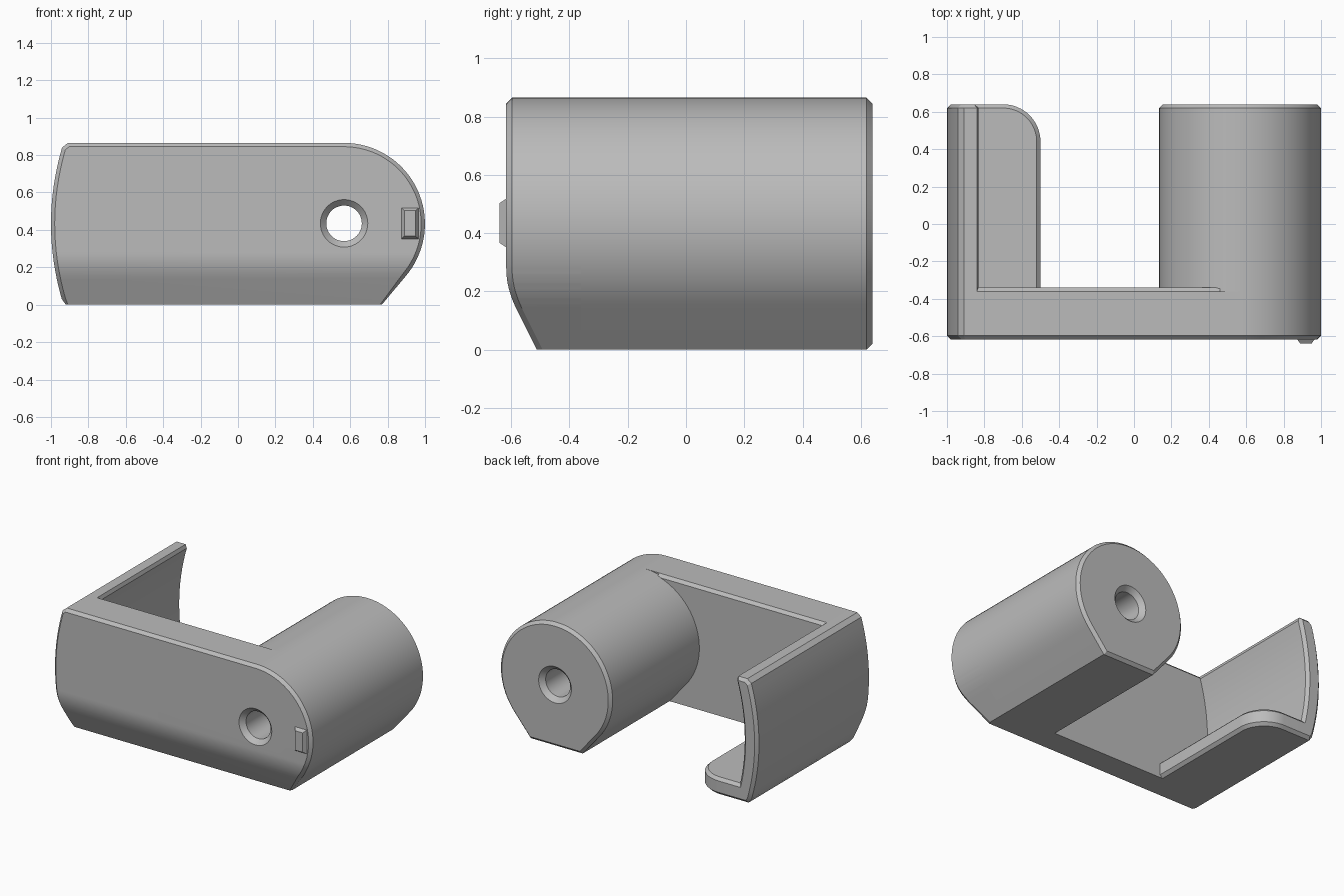
import bpy, bmesh, math
from mathutils import Vector

if "Cube" in bpy.data.objects:
    bpy.data.objects.remove(bpy.data.objects["Cube"], do_unlink=True)

grey = bpy.data.materials.new("plain_grey")
grey.use_nodes = True
GREY = (0.5, 0.5, 0.5, 1)
grey.diffuse_color = GREY
grey.node_tree.nodes["Principled BSDF"].inputs["Base Color"].default_value = GREY

FRONT, SEAM, INNER, BACK, TOP = -0.617, -0.36, -0.34, 0.64, 0.865
CX, CZ, R, EDGE = 0.567, 0.4325, 0.4325, 0.02


def inset(pts, d):
    """Offset a counter-clockwise outline inwards with mitred corners."""
    out = []
    for i, p in enumerate(pts):
        p = Vector(p)
        a = (p - Vector(pts[i - 1])).normalized()
        b = (Vector(pts[(i + 1) % len(pts)]) - p).normalized()
        na, nb = Vector((-a.y, a.x)), Vector((-b.y, b.x))
        out.append(p + (na + nb) * d / (1 + na.dot(nb)))
    return out


def finish(name, bm):
    bmesh.ops.recalc_face_normals(bm, faces=bm.faces)
    mesh = bpy.data.meshes.new(name)
    bm.to_mesh(mesh)
    bm.free()
    mesh.materials.append(grey)
    ob = bpy.data.objects.new(name, mesh)
    bpy.context.collection.objects.link(ob)
    return ob


def prism(pts, lo, hi, c_lo=0, c_hi=0, upright=False, flat_base=False):
    """Extrude an outline along y (or z if upright) with chamfered ends."""
    bm = bmesh.new()
    levels = [(lo, c_lo), (lo + c_lo, 0), (hi - c_hi, 0), (hi, c_hi)]
    if not c_lo:
        levels.pop(0)
    if not c_hi:
        levels.pop()
    rings = []
    for h, d in levels:
        ring = []
        for p, q in zip(pts, inset(pts, d)):
            v = 0 if flat_base and p[1] == 0 else q.y
            ring.append(bm.verts.new((q.x, v, h) if upright else (q.x, h, v)))
        rings.append(ring)
    for a, b in zip(rings, rings[1:]):
        for i in range(len(a)):
            bm.faces.new((a[i - 1], a[i], b[i], b[i - 1]))
    bm.faces.new(rings[0])
    bm.faces.new(rings[-1])
    return bm


def arc(cx, cy, r, start, end, n):
    angles = [math.radians(start + (end - start) * i / n) for i in range(n + 1)]
    return [(cx + r * math.cos(a), cy + r * math.sin(a)) for a in angles]


def bowed(x, z):
    return x + 0.06 * ((z - CZ) / 0.41) ** 2


# Shared outlines
FOOT = R * math.tan(math.radians(25))
heights = [0.84 - 0.81 * i / 16 for i in range(17)]
outer = [(-0.91, TOP)] + [(bowed(-1, z), z) for z in heights] + [(-0.92, 0)]
inner = [(bowed(-0.89, z), z) for z in reversed(heights)]
plate_outline = outer + [(CX + FOOT, 0)] + arc(CX, CZ, R, -40, 90, 32)
barrel_outline = [(CX - FOOT, 0), (CX + FOOT, 0)] + arc(CX, CZ, R, -40, 220, 64)

# Front plate, its lower front leaning back through a soft bend
bm = prism(plate_outline, FRONT, SEAM, c_lo=EDGE, flat_base=True)
for i in range(9):
    bmesh.ops.bisect_plane(bm, geom=bm.verts[:] + bm.edges[:] + bm.faces[:],
                           plane_co=(0, 0, 0.14 + 0.0175 * i), plane_no=(0, 0, 1))
for v in bm.verts:
    if v.co.y < FRONT + EDGE + 0.005:
        z = v.co.z
        if z < 0.14:
            v.co.y += 0.5 * (0.21 - z)
        elif z < 0.28:
            v.co.y += 0.5 * (0.28 - z) ** 2 / 0.28
plate = finish("front_plate", bm)

# Barrel with a flat foot
barrel = finish("barrel", prism(barrel_outline, SEAM, BACK, c_hi=EDGE))

# Inner lip of the plate with a sloped top edge
bm = prism([(-0.9, 0), (0.46, 0), (0.46, TOP), (-0.9, TOP)], SEAM, INNER)
for v in bm.verts:
    if v.co.y > SEAM + 0.01 and v.co.z > 0.5:
        v.co.z -= EDGE
lip = finish("plate_inner_lip", bm)

# Bowed side wall
wall_outline = outer + [(-0.83, 0)] + inner + [(-0.84, TOP)]
wall = finish("side_wall", prism(wall_outline, SEAM, BACK, c_hi=EDGE))

# Bottom shelf with a rounded back corner
shelf_outline = [(-0.9, -0.39), (-0.5, -0.39)] + arc(-0.7, BACK - 0.2, 0.2, 0, 90, 16)
shelf_outline.append((-0.9, BACK))
shelf = finish("bottom_shelf", prism(shelf_outline, 0, 0.12, EDGE, EDGE, upright=True))

# Tapered locating key on the front face
bm = bmesh.new()
bmesh.ops.create_cube(bm, size=1)
for v in bm.verts:
    tip = v.co.y < 0
    w, h = (0.03, 0.068) if tip else (0.053, 0.09)
    v.co = (0.919 + math.copysign(w, v.co.x), -0.64 if tip else FRONT + 0.01,
            0.435 + math.copysign(h, v.co.z))
key = finish("locating_key", bm)

# Through bore, countersunk at both ends
bm = bmesh.new()
rings = []
for y, r in [(FRONT - 0.03, 0.157), (FRONT + 0.032, 0.095),
             (BACK - 0.032, 0.095), (BACK + 0.03, 0.157)]:
    rings.append([bm.verts.new((x, y, z)) for x, z in arc(CX, 0.435, r, 0, 352.5, 47)])
for a, b in zip(rings, rings[1:]):
    for i in range(len(a)):
        bm.faces.new((a[i - 1], a[i], b[i], b[i - 1]))
bm.faces.new(rings[0])
bm.faces.new(rings[-1])
cutter = finish("bore_cutter", bm)
cutter.hide_render = True
for ob in (plate, barrel):
    mod = ob.modifiers.new("bore", "BOOLEAN")
    mod.operation, mod.solver, mod.object = "DIFFERENCE", "EXACT", cutter
    bpy.context.view_layer.objects.active = ob
    bpy.ops.object.modifier_apply(modifier=mod.name)
bpy.data.objects.remove(cutter, do_unlink=True)

# Smooth curves, crisp edges
bpy.ops.object.select_all(action="DESELECT")
for ob in (plate, barrel, lip, wall, shelf, key):
    ob.select_set(True)
bpy.context.view_layer.objects.active = plate
bpy.ops.object.shade_smooth_by_angle(angle=math.radians(22))
